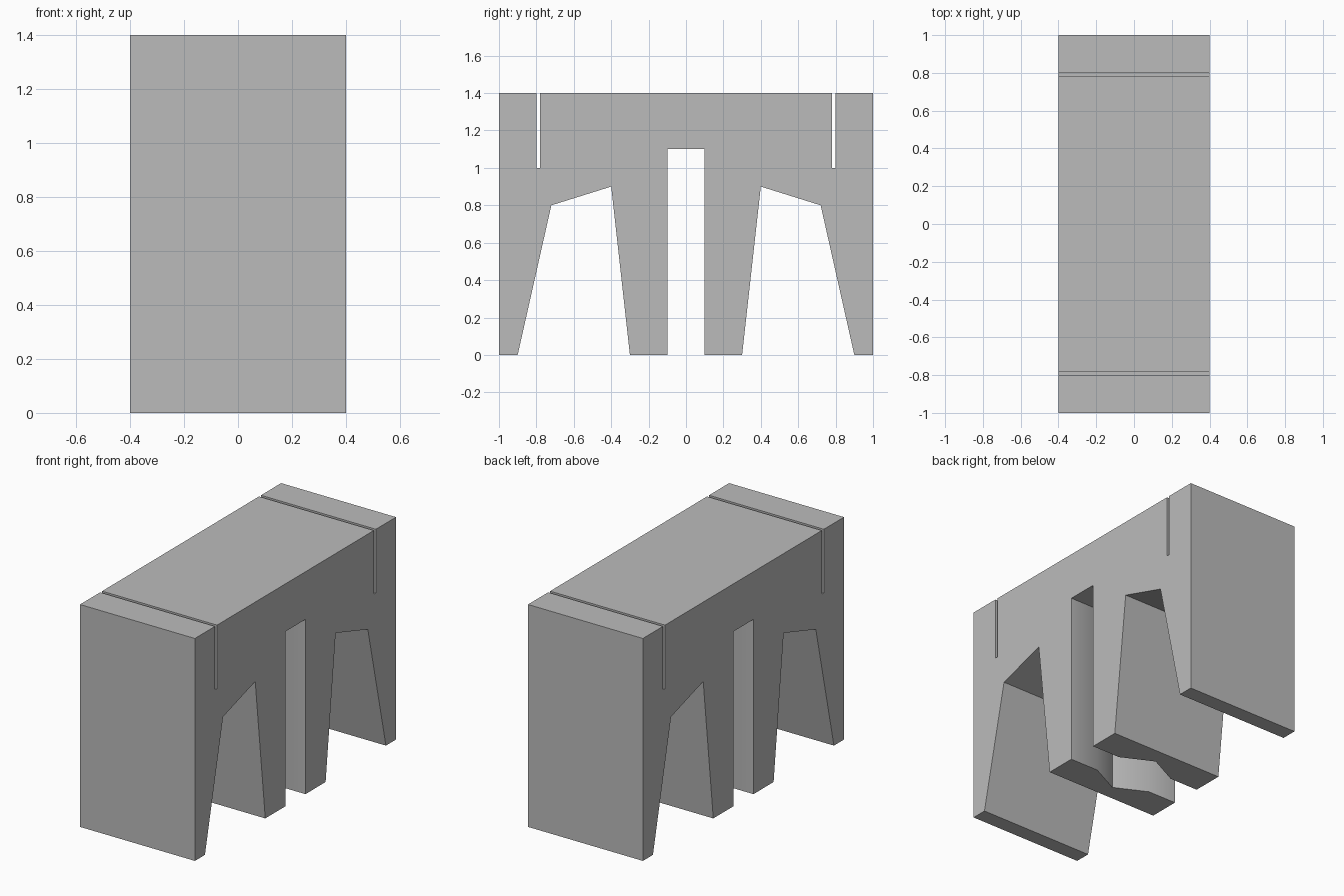
import bpy
import bmesh
from mathutils import Vector

if "Cube" in bpy.data.objects:
    bpy.data.objects.remove(bpy.data.objects["Cube"], do_unlink=True)

WIDTH, HEIGHT = 0.8, 1.4

grey = bpy.data.materials.new("plain grey")
grey.use_nodes = True
colour = (0.5, 0.5, 0.5, 1)
grey.diffuse_color = colour
grey.node_tree.nodes["Principled BSDF"].inputs["Base Color"].default_value = colour


def prism(name, points, direction):
    """Extrude a closed outline along a direction."""
    bm = bmesh.new()
    face = bm.faces.new([bm.verts.new(p) for p in points])
    new = bmesh.ops.extrude_face_region(bm, geom=[face], use_keep_orig=True)["geom"]
    bmesh.ops.translate(bm, vec=Vector(direction),
                        verts=[v for v in new if isinstance(v, bmesh.types.BMVert)])
    bmesh.ops.recalc_face_normals(bm, faces=bm.faces)
    mesh = bpy.data.meshes.new(name)
    bm.to_mesh(mesh)
    bm.free()
    mesh.materials.append(grey)
    obj = bpy.data.objects.new(name, mesh)
    bpy.context.collection.objects.link(obj)
    return obj


# Side outline: half of it, then mirrored; includes leg gaps and thin top slits
half = [(0.3, 0), (0.4, 0.9), (0.72, 0.8), (0.9, 0), (1, 0), (1, HEIGHT),
        (0.8, HEIGHT), (0.8, 1), (0.78, 1), (0.78, HEIGHT)]
outline = half + [(-y, z) for y, z in reversed(half)]
block = prism("block_body", [(-WIDTH / 2, y, z) for y, z in outline], (WIDTH, 0, 0))

# Central channel: a slot that widens to a point in both inner legs
wall = [(0.5, 0.1), (0.2, 0.1), (0, 0.2), (-0.2, 0.1), (-0.5, 0.1)]
plan = wall + [(x, -y) for x, y in reversed(wall)]
cutter = prism("channel_cutter", [(x, y, -0.1) for x, y in plan], (0, 0, 1.2))
cutter.hide_render = True

cut = block.modifiers.new("central channel", 'BOOLEAN')
cut.operation = 'DIFFERENCE'
cut.solver = 'EXACT'
cut.object = cutter
bpy.ops.object.select_all(action='DESELECT')
block.select_set(True)
bpy.context.view_layer.objects.active = block
bpy.ops.object.modifier_apply(modifier=cut.name)
bpy.data.objects.remove(cutter, do_unlink=True)

# Soften only the shallow bends of the channel walls
bpy.ops.object.shade_smooth_by_angle(angle=0.52)
